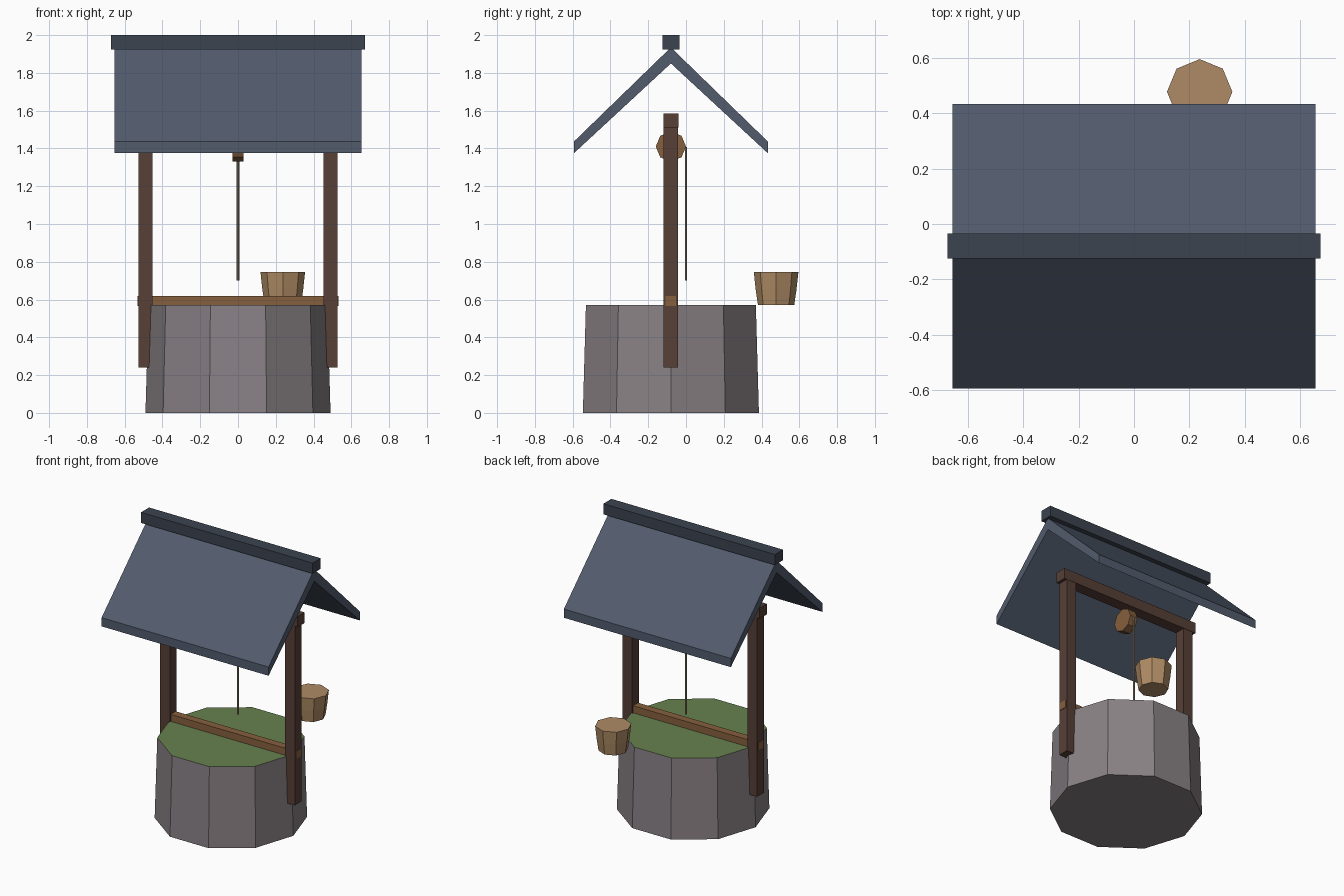
import bpy, bmesh
from math import cos, sin, tau

if "Cube" in bpy.data.objects:
    bpy.data.objects.remove(bpy.data.objects["Cube"])

YC = -0.08  # centre line of the well in y


def mat(name, rgb):
    m = bpy.data.materials.new(name)
    m.diffuse_color = (*rgb, 1)
    m.use_nodes = True
    m.node_tree.nodes["Principled BSDF"].inputs["Base Color"].default_value = m.diffuse_color
    return m


STONE = mat("stone", (0.25, 0.22, 0.235))
MOSS = mat("moss", (0.135, 0.22, 0.08))
DARK_WOOD = mat("dark_wood", (0.095, 0.05, 0.038))
WOOD = mat("wood", (0.24, 0.115, 0.048))
PALE_WOOD = mat("pale_wood", (0.43, 0.26, 0.13))
ROPE = mat("rope", (0.33, 0.27, 0.18))
SLATE = mat("slate", (0.085, 0.107, 0.155))
DARK_SLATE = mat("dark_slate", (0.045, 0.057, 0.08))


def finish(name, bm, *mats):
    bmesh.ops.recalc_face_normals(bm, faces=bm.faces)
    me = bpy.data.meshes.new(name)
    bm.to_mesh(me)
    bm.free()
    for m in mats:
        me.materials.append(m)
    ob = bpy.data.objects.new(name, me)
    bpy.context.collection.objects.link(ob)
    return ob


def loft(name, rings, caps, *mats):
    """Skin a list of equal-sized point rings and close both ends."""
    bm = bmesh.new()
    vr = [[bm.verts.new(p) for p in r] for r in rings]
    n = len(vr[0])
    for a, b in zip(vr, vr[1:]):
        for i in range(n):
            j = (i + 1) % n
            bm.faces.new((a[i], a[j], b[j], b[i]))
    bm.faces.new(vr[0][::-1])
    top = bm.faces.new(vr[-1])
    top.material_index = caps
    return finish(name, bm, *mats)


def ring(x, y, z, r, n):
    return [(x + r * cos(tau * i / n), y + r * sin(tau * i / n), z) for i in range(n)]


def box(name, lo, hi, m):
    rect = [(lo[0], lo[1]), (hi[0], lo[1]), (hi[0], hi[1]), (lo[0], hi[1])]
    return loft(name, [[(x, y, z) for x, y in rect] for z in (lo[2], hi[2])], 0, m)


def extrude_x(name, profile, half, m):
    """Extrude a (y, z) profile from -half to half along x."""
    return loft(name, [[(x, y, z) for y, z in profile] for x in (-half, half)], 0, m)


# Stone well body with mossy top
loft("well_wall", [ring(0, YC, 0, 0.49, 10), ring(0, YC, 0.57, 0.473, 10)], 1, STONE, MOSS)

# Posts and beams
for side, s in (("left", -1), ("right", 1)):
    x0, x1 = sorted((s * 0.452, s * 0.528))
    box(side + "_post", (x0, YC - 0.038, 0.24), (x1, YC + 0.038, 1.58), DARK_WOOD)
box("top_beam", (-0.55, YC - 0.04, 1.51), (0.55, YC + 0.04, 1.585), DARK_WOOD)
box("lower_bar", (-0.532, YC - 0.028, 0.565), (0.532, YC + 0.028, 0.62), WOOD)

# Pulley and rope
extrude_x("pulley", [(YC + 0.08 * cos(tau * i / 8), 1.41 + 0.08 * sin(tau * i / 8))
                     for i in range(8)], 0.03, WOOD)
loft("rope", [ring(0, 0, 0.70, 0.007, 6), ring(0, 0, 1.408, 0.007, 6)], 0, ROPE)

# Bucket with a slight kink at the hoop line
loft("bucket", [ring(0.237, 0.477, z, r, 8)
                for z, r in ((0.57, 0.096), (0.653, 0.108), (0.745, 0.118))], 0, PALE_WOOD)

# Gabled roof and ridge cap
extrude_x("roof", [(YC - 0.513, 1.375), (YC, 1.85), (YC + 0.513, 1.375),
                   (YC + 0.513, 1.437), (YC, 1.935), (YC - 0.513, 1.437)], 0.655, SLATE)
box("ridge_cap", (-0.673, YC - 0.045, 1.925), (0.673, YC + 0.045, 2.0), DARK_SLATE)
